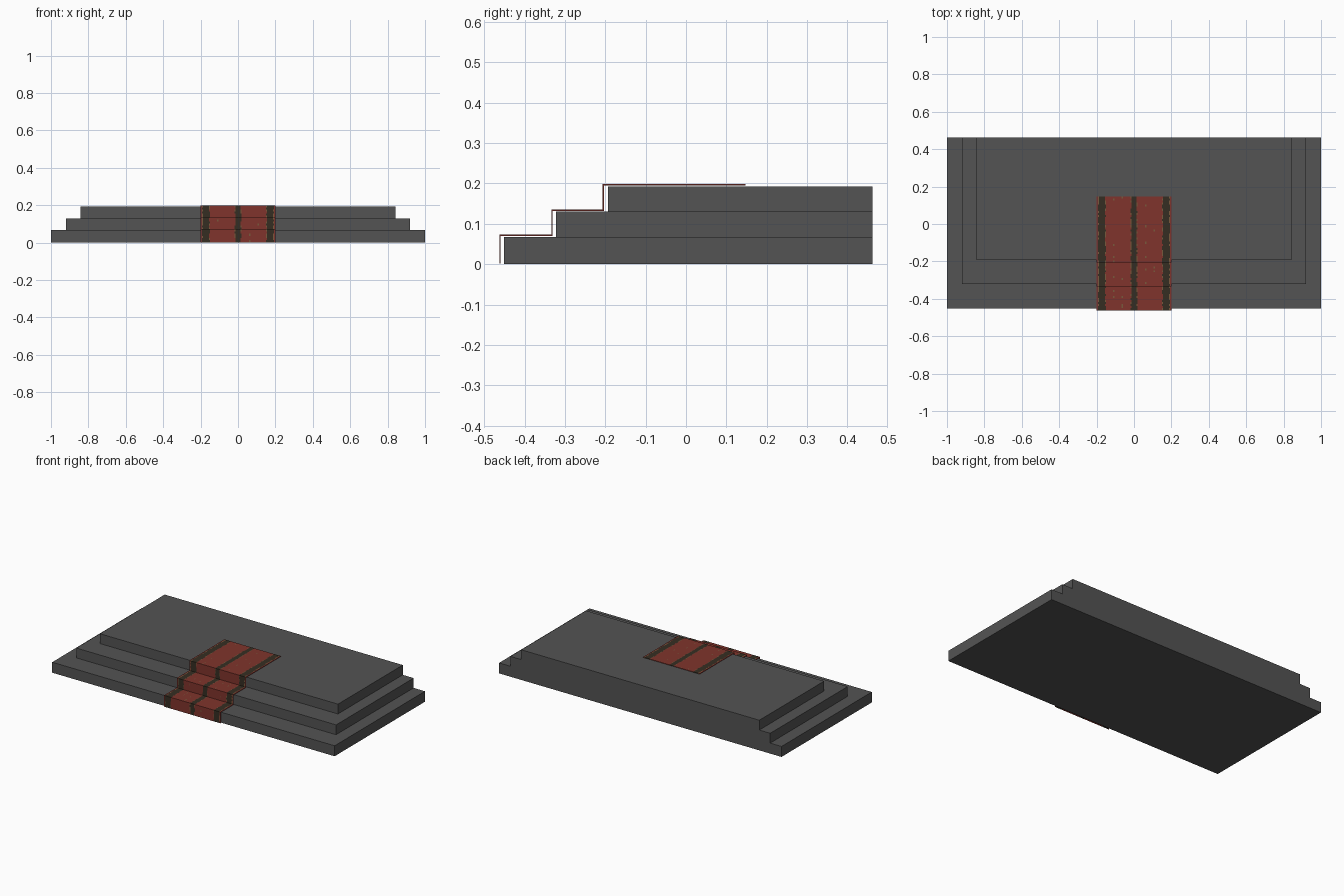
import bpy, bmesh, math, random

if "Cube" in bpy.data.objects:
    bpy.data.objects.remove(bpy.data.objects["Cube"])

random.seed(4)


def make_mat(name, rgb):
    m = bpy.data.materials.new(name)
    m.diffuse_color = (*rgb, 1.0)
    m.use_nodes = True
    m.node_tree.nodes["Principled BSDF"].inputs["Base Color"].default_value = m.diffuse_color
    return m


STONE = make_mat("dark grey stone", (0.088, 0.088, 0.088))
RED = make_mat("carpet red", (0.215, 0.034, 0.025))
DARK = make_mat("carpet dark brown", (0.036, 0.027, 0.016))
TAN = make_mat("carpet tan thread", (0.19, 0.10, 0.045))


def finish(bm, name, mats):
    me = bpy.data.meshes.new(name)
    bm.to_mesh(me)
    bm.free()
    for m in mats:
        me.materials.append(m)
    ob = bpy.data.objects.new(name, me)
    bpy.context.collection.objects.link(ob)
    return ob


# Stone tiers: boxes with all top edges chamfered
def tier(name, half_w, y0, y1, z0, z1, chamfer=0.008):
    bm = bmesh.new()
    bmesh.ops.create_cube(bm, size=1)
    for v in bm.verts:
        v.co.x *= 2 * half_w
        v.co.y = y0 if v.co.y < 0 else y1
        v.co.z = z0 if v.co.z < 0 else z1
    top = [e for e in bm.edges if all(v.co.z == z1 for v in e.verts)]
    bmesh.ops.bevel(bm, geom=top, offset=chamfer, segments=1, affect='EDGES')
    finish(bm, name, [STONE])


tier("lower_tier", 1.0, -0.451, 0.4625, 0.0, 0.067)
tier("middle_tier", 0.92, -0.322, 0.4625, 0.06, 0.130)
tier("upper_tier", 0.843, -0.193, 0.4625, 0.123, 0.193)

# Carpet path up the steps, subdivided so thread dashes can be coloured
corners = [(-0.461, 0.001), (-0.461, 0.0715), (-0.332, 0.0715), (-0.332, 0.1335),
           (-0.205, 0.1335), (-0.205, 0.197), (0.148, 0.197)]
path = [corners[0]]
for (ya, za), (yb, zb) in zip(corners, corners[1:]):
    n = max(1, round(math.hypot(yb - ya, zb - za) / 0.011))
    path += [(ya + (yb - ya) * i / n, za + (zb - za) * i / n) for i in range(1, n + 1)]

# Lengthwise cuts for half the carpet, mirrored: stripe edges and thread lines
half = [0.014, 0.018, 0.06, 0.066, 0.105, 0.111, 0.15, 0.154, 0.188, 0.193, 0.2]
xs = [-x for x in reversed(half)] + half


def carpet_colour(x):
    a = abs(x)
    if a < 0.014 or 0.154 < a < 0.188:
        return 1                                    # dark stripes
    if 0.014 < a < 0.018 or 0.15 < a < 0.154:
        return random.choice((0, 1, 2))             # broken thread by the stripes
    if 0.188 < a < 0.193:
        return random.choice((1, 2))                # thread near the border
    if 0.06 < a < 0.066 or 0.105 < a < 0.111:
        return 2 if random.random() < 0.08 else 0   # sparse flecks
    return 0


bm = bmesh.new()
rows = [[bm.verts.new((x, y, z)) for x in xs] for y, z in path]
for ra, rb in zip(rows, rows[1:]):
    for i in range(len(xs) - 1):
        f = bm.faces.new((ra[i], ra[i + 1], rb[i + 1], rb[i]))
        f.material_index = carpet_colour((xs[i] + xs[i + 1]) / 2)
carpet = finish(bm, "carpet_runner", [RED, DARK, TAN])
thick = carpet.modifiers.new("thickness", 'SOLIDIFY')
thick.thickness = 0.003
thick.offset = 0
thick.use_even_offset = True
